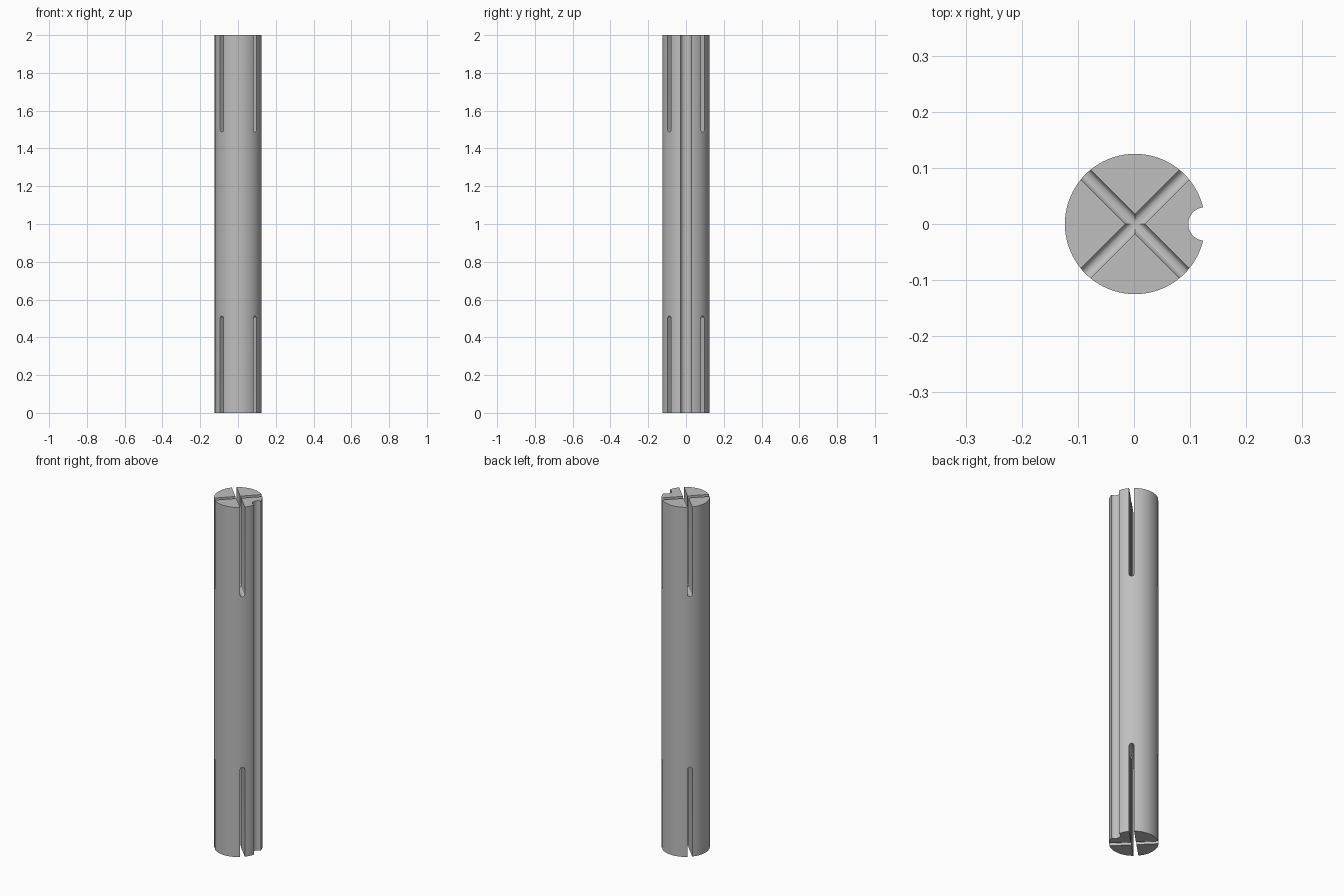
import bpy, bmesh, math
from mathutils import Matrix

cube = bpy.data.objects.get("Cube")
if cube:
    bpy.data.objects.remove(cube, do_unlink=True)

R, GROOVE, SLOT, HEIGHT, DEPTH = 0.125, 0.03, 0.0125, 2.0, 0.5

steel = bpy.data.materials.new("grey steel")
steel.use_nodes = True
grey = (0.52, 0.52, 0.52, 1)
steel.diffuse_color = grey
steel.node_tree.nodes["Principled BSDF"].inputs["Base Color"].default_value = grey


def arc(cx, cy, r, start, end, n):
    return [(cx + r * math.cos(start + (end - start) * i / n),
             cy + r * math.sin(start + (end - start) * i / n)) for i in range(n + 1)]


def extrude(name, profile, length, matrix):
    """Extrude a closed 2D outline along its local z."""
    bm = bmesh.new()
    face = bm.faces.new([bm.verts.new((x, y, 0)) for x, y in profile])
    new = bmesh.ops.extrude_face_region(bm, geom=[face])["geom"]
    bmesh.ops.translate(bm, vec=(0, 0, length),
                        verts=[v for v in new if isinstance(v, bmesh.types.BMVert)])
    bmesh.ops.recalc_face_normals(bm, faces=bm.faces)
    bm.transform(matrix)
    mesh = bpy.data.meshes.new(name)
    bm.to_mesh(mesh)
    bm.free()
    mesh.materials.append(steel)
    obj = bpy.data.objects.new(name, mesh)
    bpy.context.collection.objects.link(obj)
    return obj


# Shaft outline: a circle with a round keyway on the +x side
half = 2 * math.asin(GROOVE / (2 * R))
inner = math.pi / 2 + half / 2
outline = arc(0, 0, R, half, 2 * math.pi - half, 96)
outline += arc(R, 0, GROOVE, -inner, -2 * math.pi + inner, 20)[1:-1]
shift = (R - R * math.cos(half)) / 2
shaft = extrude("slotted_shaft", outline, HEIGHT, Matrix.Translation((shift, 0, 0)))

# Crossed, round-ended slots at both ends
slot_outline = arc(0, DEPTH, SLOT, 0, math.pi, 12) + [(-SLOT, -0.1), (SLOT, -0.1)]
cutters = []
for top in (False, True):
    for angle in (45, 135):
        place = Matrix.Translation((shift, 0, 0)) @ Matrix.Rotation(math.radians(angle), 4, "Z")
        if top:
            place = Matrix.Translation((0, 0, HEIGHT)) @ place @ Matrix.Rotation(math.pi, 4, "X")
        place = place @ Matrix.Rotation(math.pi / 2, 4, "X") @ Matrix.Translation((0, 0, -0.2))
        cutter = extrude("slot_cutter", slot_outline, 0.4, place)
        cutter.hide_render = True
        cutters.append(cutter)
        mod = shaft.modifiers.new("slot", "BOOLEAN")
        mod.operation, mod.solver, mod.object = "DIFFERENCE", "EXACT", cutter

# Bake the cuts, remove the helpers and smooth the curved walls
bpy.context.view_layer.update()
evaluated = shaft.evaluated_get(bpy.context.evaluated_depsgraph_get())
baked = bpy.data.meshes.new_from_object(evaluated)
shaft.modifiers.clear()
shaft.data = baked
for cutter in cutters:
    bpy.data.objects.remove(cutter, do_unlink=True)
bpy.ops.object.select_all(action="DESELECT")
shaft.select_set(True)
bpy.context.view_layer.objects.active = shaft
bpy.ops.object.shade_smooth_by_angle(angle=math.radians(30))
